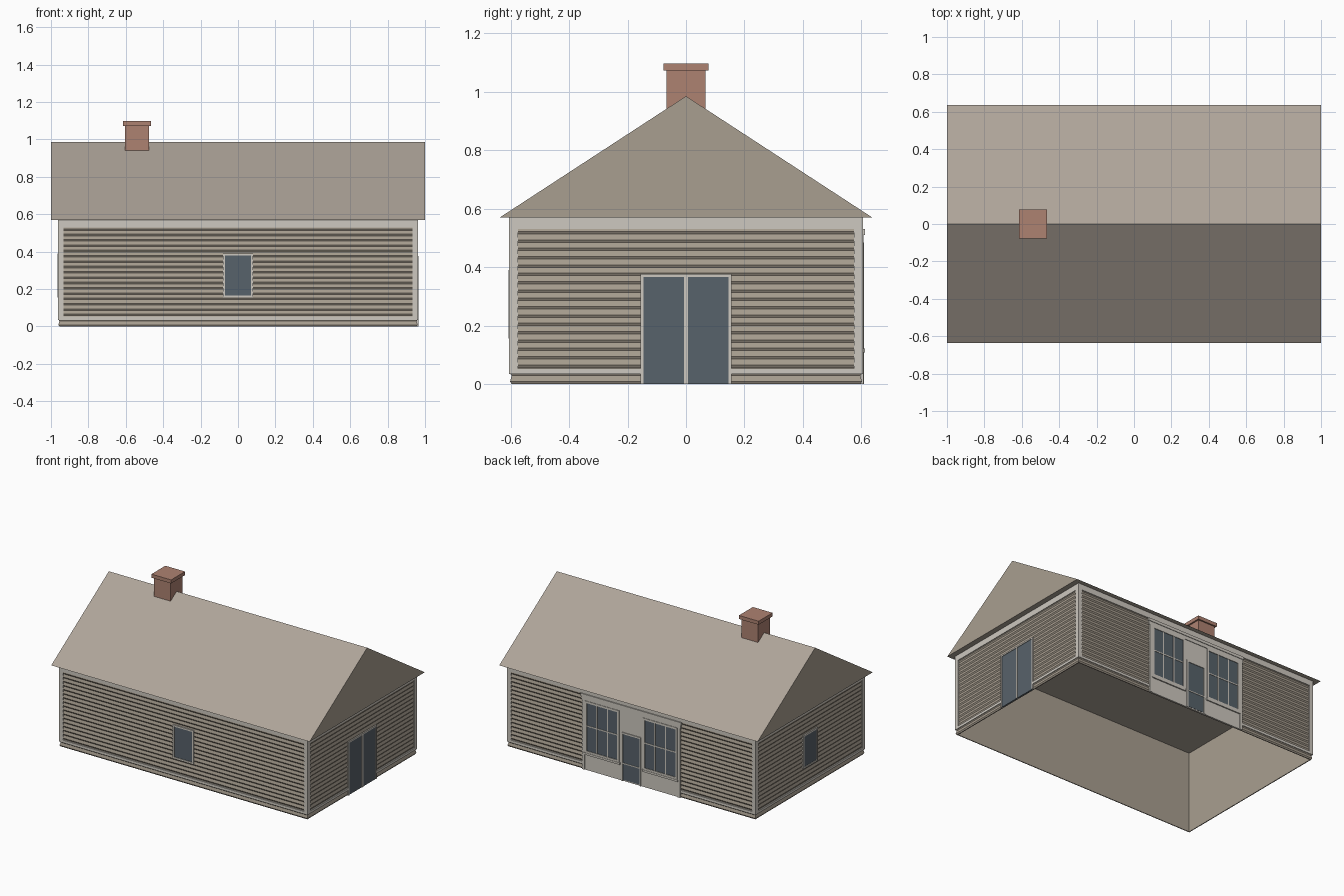
import bpy, bmesh

cube = bpy.data.objects.get("Cube")
if cube:
    bpy.data.objects.remove(cube, do_unlink=True)


def material(name, *rgb):
    color = [(c / 255) ** 2.2 for c in rgb] + [1]
    mat = bpy.data.materials.new(name)
    mat.use_nodes = True
    mat.diffuse_color = color
    node = mat.node_tree.nodes["Principled BSDF"]
    node.inputs["Base Color"].default_value = color
    node.inputs["Roughness"].default_value = 0.8
    return mat


SHINGLE = material("roof_taupe", 173, 163, 152)
SIDING = material("siding_beige", 167, 157, 143)
TRIM = material("trim_off_white", 204, 199, 190)
GLASS = material("glass_slate", 88, 98, 106)
BRICK = material("brick_red", 172, 129, 113)

HALF_X, HALF_Y, WALL_H = 0.955, 0.597, 0.57
TRIM_BASE, FRIEZE = 0.035, 0.53


def finish(name, bm, *mats):
    bmesh.ops.recalc_face_normals(bm, faces=bm.faces)
    mesh = bpy.data.meshes.new(name)
    bm.to_mesh(mesh)
    bm.free()
    for mat in mats:
        mesh.materials.append(mat)
    obj = bpy.data.objects.new(name, mesh)
    bpy.context.collection.objects.link(obj)
    return obj


def boxes(name, mat, spans):
    """One object from boxes given as (x0, x1, y0, y1, z0, z1)."""
    bm = bmesh.new()
    for x0, x1, y0, y1, z0, z1 in spans:
        for v in bmesh.ops.create_cube(bm, size=1)["verts"]:
            v.co.x = x1 if v.co.x > 0 else x0
            v.co.y = y1 if v.co.y > 0 else y0
            v.co.z = z1 if v.co.z > 0 else z0
    return finish(name, bm, mat)


def on_wall(side, u0, u1, z0, z1, out, back=0.002):
    """Box lying on a wall: u runs along the wall, out is its projection."""
    sign = -1 if side in ("front", "west") else 1
    if side in ("front", "back"):
        a, b = sorted((sign * (HALF_Y - back), sign * (HALF_Y + out)))
        return (u0, u1, a, b, z0, z1)
    a, b = sorted((sign * (HALF_X - back), sign * (HALF_X + out)))
    return (a, b, u0, u1, z0, z1)


def frame(side, u0, u1, z0, z1, w, out, sill=True):
    bars = [on_wall(side, u0, u0 + w, z0, z1, out),
            on_wall(side, u1 - w, u1, z0, z1, out),
            on_wall(side, u0 + w, u1 - w, z1 - w, z1, out)]
    if sill:
        bars.append(on_wall(side, u0 + w, u1 - w, z0, z0 + w, out))
    return bars


# Clapboard walls: stacked rings around the plan, plus a flat inner lining
bm = bmesh.new()
BOARDS = 20
pitch = WALL_H / BOARDS
profile = []
for i in range(BOARDS):
    profile += [(0.0, i * pitch), (0.005, (i + 0.3) * pitch)]
profile += [(0.0, WALL_H), (-0.006, WALL_H), (-0.006, 0.0)]
rings = []
for off, z in profile:
    x, y = HALF_X + off, HALF_Y + off
    rings.append([bm.verts.new((sx * x, sy * y, z))
                  for sx, sy in ((-1, -1), (1, -1), (1, 1), (-1, 1))])
for lower, upper in zip(rings, rings[1:] + rings[:1]):
    for k in range(4):
        n = (k + 1) % 4
        bm.faces.new((lower[k], lower[n], upper[n], upper[k]))
finish("clapboard_walls", bm, SIDING)

# Gabled roof as a closed prism; the gable ends take the siding colour
bm = bmesh.new()
ends = [[bm.verts.new((x, y, z)) for y, z in
         ((-0.637, WALL_H), (0.637, WALL_H), (0, 0.985))] for x in (-1, 1)]
for end in ends:
    bm.faces.new(end)
for k in range(3):
    n = (k + 1) % 3
    bm.faces.new((ends[0][k], ends[0][n], ends[1][n], ends[1][k]))
roof = finish("gabled_roof", bm, SHINGLE, SIDING)
for face in roof.data.polygons:
    face.material_index = int(abs(face.normal.x) > 0.9)

# Chimney and cap
boxes("chimney", BRICK, [(-0.605, -0.475, -0.067, 0.067, 0.85, 1.072)])
boxes("chimney_cap", BRICK, [(-0.616, -0.464, -0.077, 0.077, 1.072, 1.097)])

# Corner boards, frieze and skirt on every wall, leaving the entrances clear
gaps = {"front": 0, "west": 0, "east": 0.15, "back": 0.38}
corner_boards, friezes, skirts = [], [], []
for side, gap in gaps.items():
    end = (HALF_X if side in ("front", "back") else HALF_Y) + 0.008
    inner = end - 0.03
    for a, b in ((-end, -inner), (inner, end)):
        corner_boards.append(on_wall(side, a, b, TRIM_BASE, WALL_H, 0.008))
    friezes.append(on_wall(side, -inner, inner, FRIEZE, WALL_H, 0.008))
    for a, b in ((-inner, -gap), (gap, inner)):
        skirts.append(on_wall(side, a, b, TRIM_BASE, 0.053, 0.008))
boxes("corner_boards", TRIM, corner_boards)
boxes("frieze_boards", TRIM, friezes)
boxes("skirt_boards", TRIM, skirts)

# Small single windows
for side in ("front", "west"):
    boxes(side + "_window_glass", GLASS,
          [on_wall(side, -0.072, 0.072, 0.163, 0.382, 0.007)])
    boxes(side + "_window_frame", TRIM,
          frame(side, -0.08, 0.08, 0.155, 0.39, 0.011, 0.011))

# Double glass door
boxes("double_door_glass", GLASS, [on_wall("east", -0.15, 0.15, 0, 0.37, 0.007)])
boxes("double_door_frame", TRIM,
      frame("east", -0.156, 0.156, 0, 0.376, 0.01, 0.011, sill=False)
      + [on_wall("east", -0.006, 0.006, 0, 0.366, 0.011)])

# Shopfront: backing panel, end pilasters, cornice
boxes("shopfront_panel", TRIM, [on_wall("back", -0.38, 0.38, 0, FRIEZE, 0.007)])
boxes("shopfront_pilasters", TRIM,
      [on_wall("back", u - 0.01, u + 0.01, 0, 0.485, 0.011) for u in (-0.37, 0.37)])
boxes("shopfront_cornice", TRIM,
      [on_wall("back", -0.385, 0.385, 0.485, 0.51, 0.011),
       on_wall("back", -0.39, 0.39, 0.51, FRIEZE, 0.015)])

# Display windows, three panes by two
for label, c in (("left", 0.225), ("right", -0.225)):
    u0, u1, z0, z1 = c - 0.133, c + 0.133, 0.122, 0.484
    boxes(label + "_display_glass", GLASS, [on_wall("back", u0, u1, z0, z1, 0.0085)])
    bars = frame("back", u0, u1, z0, z1, 0.014, 0.0125)
    for u in (c - 0.042, c + 0.042):
        bars.append(on_wall("back", u - 0.004, u + 0.004, z0, z1, 0.011))
    bars.append(on_wall("back", u0, u1, 0.306, 0.314, 0.011))
    boxes(label + "_display_frame", TRIM, bars)
    boxes(label + "_display_sill", TRIM,
          [on_wall("back", u0 - 0.006, u1 + 0.006, 0.108, z0, 0.015)])

# Shop door with a glazed leaf
boxes("shop_door_glass", GLASS, [on_wall("back", -0.066, 0.066, 0.008, 0.33, 0.0085)])
boxes("shop_door_frame", TRIM,
      frame("back", -0.076, 0.076, 0, 0.34, 0.011, 0.0125, sill=False)
      + [on_wall("back", -0.065, 0.065, 0.12, 0.127, 0.011)])
